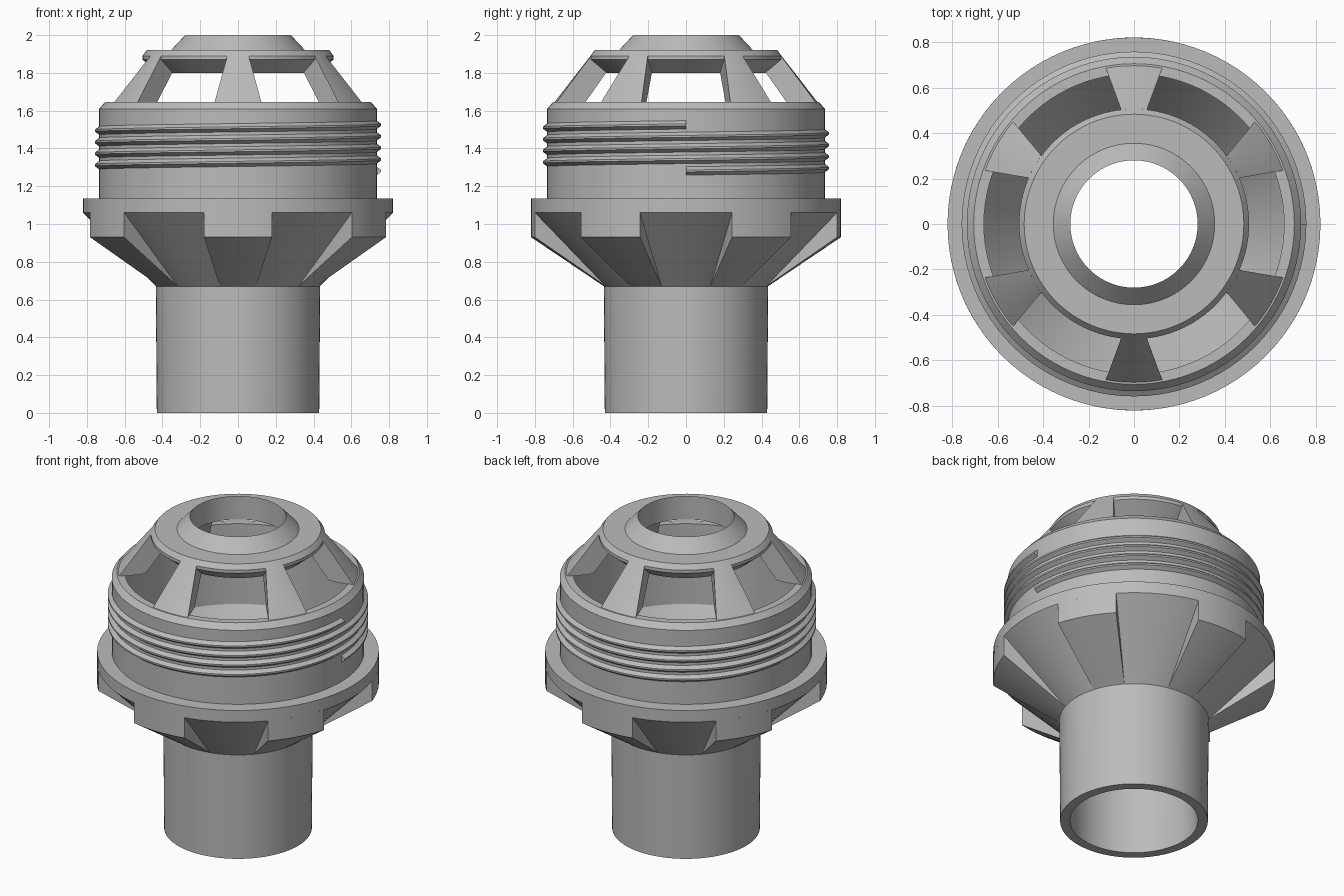
import bpy, bmesh
from math import sin, cos, radians, tau

if "Cube" in bpy.data.objects:
    bpy.data.objects.remove(bpy.data.objects["Cube"], do_unlink=True)

grey = bpy.data.materials.new("plain grey")
grey.use_nodes = True
color = (0.5, 0.5, 0.5, 1)
grey.diffuse_color = color
grey.node_tree.nodes["Principled BSDF"].inputs["Base Color"].default_value = color


def sweep(name, profile, place, steps, closed):
    """Carry a closed (radius, height) profile round z; place(r, z, t) gives angle and height."""
    bm = bmesh.new()
    rings = []
    for i in range(steps if closed else steps + 1):
        ring = []
        for r, z in profile:
            angle, height = place(r, z, i / steps)
            ring.append(bm.verts.new((r * cos(angle), r * sin(angle), height)))
        rings.append(ring)
    n = len(profile)
    for i in range(steps):
        a, b = rings[i], rings[(i + 1) % len(rings)]
        for j in range(n):
            k = (j + 1) % n
            bm.faces.new((a[j], a[k], b[k], b[j]))
    if not closed:
        bm.faces.new(rings[0])
        bm.faces.new(rings[-1])
    bmesh.ops.recalc_face_normals(bm, faces=bm.faces)
    mesh = bpy.data.meshes.new(name)
    bm.to_mesh(mesh)
    bm.free()
    mesh.materials.append(grey)
    obj = bpy.data.objects.new(name, mesh)
    bpy.context.collection.objects.link(obj)
    bpy.ops.object.select_all(action="DESELECT")
    obj.select_set(True)
    bpy.context.view_layer.objects.active = obj
    bpy.ops.object.shade_smooth_by_angle(angle=radians(20))
    return obj


def lathe(name, profile):
    return sweep(name, profile, lambda r, z, t: (t * tau, z), 96, True)


def sector(name, profile, centre, half):
    """Part of a turn whose half angle in degrees depends on the radius."""
    return sweep(name, profile,
                 lambda r, z, t: (radians(centre + half(r) * (2 * t - 1)), z), 10, False)


# Hollow body: pipe, funnel, flange and threaded drum
lathe("body", [
    (0.43, 0), (0.435, 0.67), (0.82, 1.06), (0.82, 1.135), (0.735, 1.135),
    (0.735, 1.61), (0.705, 1.645), (0.66, 1.645), (0.66, 1.13),
    (0.375, 0.72), (0.372, 0),
])

# Cap ring with the central hole
lathe("cap_ring", [
    (0.28, 2), (0.355, 1.92), (0.483, 1.92), (0.506, 1.89), (0.506, 1.87),
    (0.42, 1.80), (0.38, 1.85), (0.28, 1.85),
])

# Six cap struts between the windows and six ribs under the flange
for i in range(6):
    centre = 30 + 60 * i
    sector(f"cap_strut_{i + 1}",
           [(0.70, 1.64), (0.506, 1.89), (0.42, 1.81), (0.425, 1.80), (0.54, 1.64)],
           centre, lambda r: 10.3 - (0.70 - r) * 20)
    sector(f"flange_rib_{i + 1}",
           [(0.434, 0.67), (0.82, 0.93), (0.82, 1.06)],
           centre, lambda r: 12.7)

# Four turns of right-handed thread starting at the left side
turns, pitch = 4, 0.061
sweep("thread",
      [(0.73, 1.255), (0.758, 1.276), (0.758, 1.286), (0.73, 1.307)],
      lambda r, z, t: (t * turns * tau, z + t * turns * pitch), 96 * turns, False)
